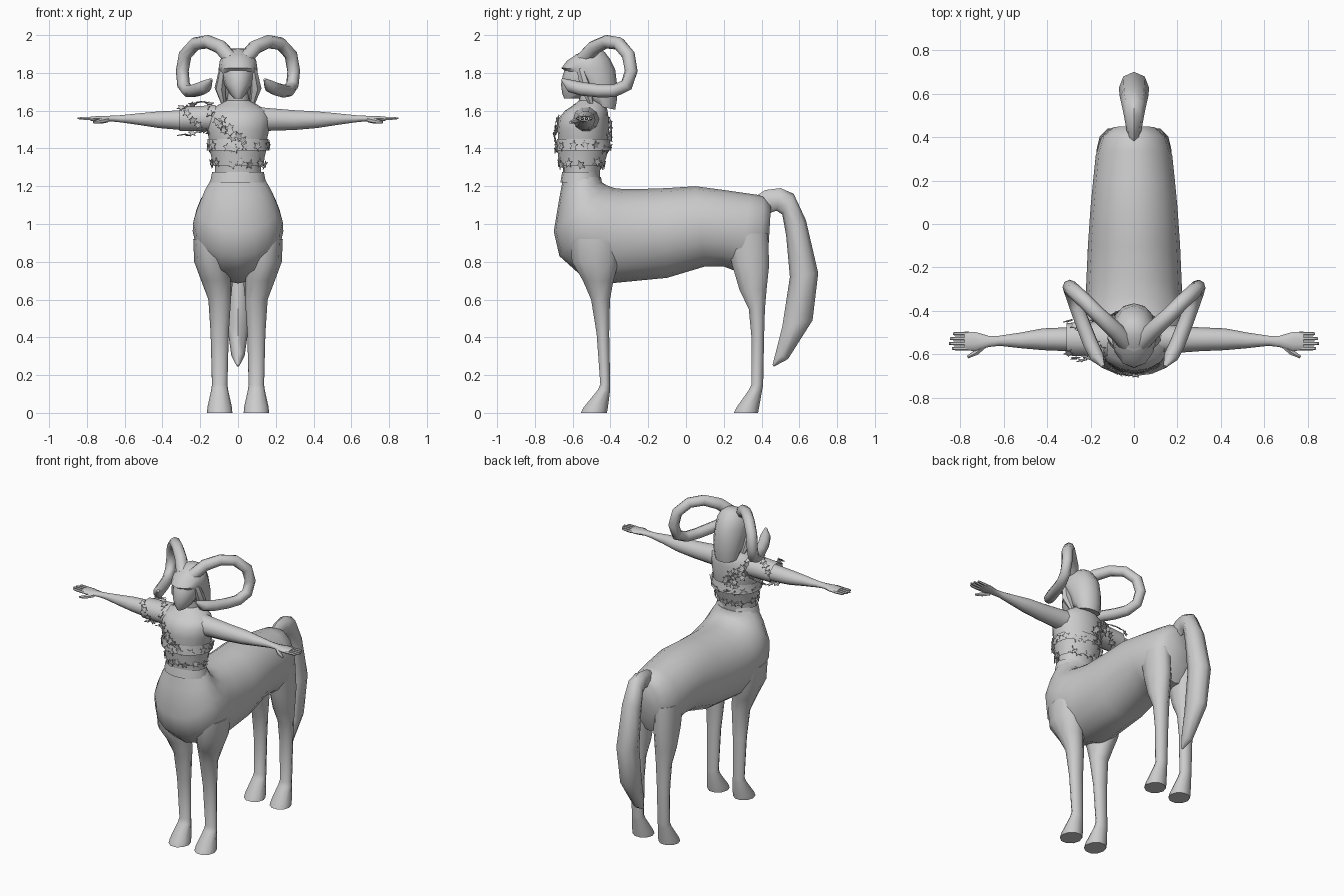
import bpy, bmesh, math, random
from mathutils import Vector, Matrix
from mathutils.bvhtree import BVHTree

random.seed(4)
cube = bpy.data.objects.get("Cube")
if cube:
    bpy.data.objects.remove(cube)

grey = bpy.data.materials.new("plain grey")
grey.use_nodes = True
colour = (0.6, 0.6, 0.6, 1)
grey.diffuse_color = colour
grey.node_tree.nodes["Principled BSDF"].inputs["Base Color"].default_value = colour


def finish(name, bm, angle=50):
    bmesh.ops.recalc_face_normals(bm, faces=bm.faces)
    mesh = bpy.data.meshes.new(name)
    bm.to_mesh(mesh)
    bm.free()
    mesh.materials.append(grey)
    mesh.shade_smooth()
    mesh.set_sharp_from_angle(angle=math.radians(angle))
    obj = bpy.data.objects.new(name, mesh)
    bpy.context.collection.objects.link(obj)
    return obj


def loft(name, rings, sides=12, angle=50, caps=True):
    """Skin elliptical rings, each given as centre and two half axes."""
    bm = bmesh.new()
    loops = []
    for centre, u, v in rings:
        turns = [math.tau * k / sides for k in range(sides)]
        loops.append([bm.verts.new(centre + u * math.cos(t) + v * math.sin(t)) for t in turns])
    for a, b in zip(loops, loops[1:]):
        for k in range(sides):
            j = (k + 1) % sides
            bm.faces.new((a[k], a[j], b[j], b[k]))
    if caps:
        bm.faces.new(loops[0])
        bm.faces.new(loops[-1])
    return finish(name, bm, angle)


def profile(name, stations, x=0, **options):
    """Rings set by two points of the side outline (y, z, y, z) and a half width."""
    rings = []
    for y1, z1, y2, z2, half, *shift in stations:
        a, b = Vector((0, y1, z1)), Vector((0, y2, z2))
        centre = (a + b) / 2 + Vector((x + (shift[0] if shift else 0), 0, 0))
        rings.append((centre, Vector((half, 0, 0)), (a - b) / 2))
    return loft(name, rings, **options)


def upright(name, stations, **options):
    """Level rings: height, front y, back y, half width."""
    return profile(name, [(b, z, f, z, w) for z, f, b, w in stations], **options)


def along_x(name, side, stations, **options):
    """Rings across a limb: x, y, z, half depth, half height."""
    rings = [(Vector((side * x, y, z)), Vector((0, d, 0)), Vector((0, 0, h)))
             for x, y, z, d, h in stations]
    return loft(name, rings, **options)


def tube(name, points, radii, **options):
    """Round rings across a free path."""
    path = [Vector(p) for p in points]
    rings = []
    axis = (path[1] - path[0]).orthogonal().normalized()
    for i, p in enumerate(path):
        tangent = (path[min(i + 1, len(path) - 1)] - path[max(i - 1, 0)]).normalized()
        axis = (axis - tangent * axis.dot(tangent)).normalized()
        rings.append((p, axis * radii[i], tangent.cross(axis) * radii[i]))
    return loft(name, rings, **options)


# Horse body, fanning from the waist round into the barrel
profile("horse_body", [
    (-.45, 1.25, -.65, 1.25, .135), (-.445, 1.22, -.67, 1.14, .175),
    (-.42, 1.205, -.70, .96, .215), (-.38, 1.19, -.67, .83, .237),
    (-.33, 1.185, -.57, .74, .24), (-.25, 1.185, -.41, .685, .222),
    (-.1, 1.19, -.1, .715, .212), (.05, 1.2, .1, .775, .2),
    (.2, 1.18, .2, .775, .188), (.34, 1.16, .29, .74, .176),
    (.41, 1.15, .39, .75, .15), (.45, 1.1, .435, .85, .1)], sides=16)

# Waistband with an open flared edge
upright("waistband", [(1.22, -.665, -.445, .148), (1.25, -.66, -.455, .142),
                      (1.275, -.655, -.46, .137)], sides=16, caps=False)

# Legs and hooves
for side, label in ((1, "left"), (-1, "right")):
    legs = {
        "front": [(.92, -.62, -.34, .09, .05), (.8, -.61, -.35, .09, .045),
                  (.7, -.55, -.38, .078, .02), (.6, -.505, -.4, .06, 0),
                  (.42, -.475, -.405, .048, 0), (.15, -.455, -.4, .041, 0),
                  (.12, -.47, -.4, .045, 0), (.03, -.545, -.41, .065, 0),
                  (0, -.56, -.415, .067, 0)],
        "rear": [(.95, .2, .44, .075, 0), (.78, .24, .445, .075, 0),
                 (.65, .28, .43, .065, 0), (.55, .33, .42, .053, 0),
                 (.4, .345, .415, .045, 0), (.15, .345, .41, .04, 0),
                 (.12, .33, .405, .045, 0), (.03, .265, .39, .065, 0),
                 (0, .25, .385, .067, 0)]}
    for place, rows in legs.items():
        profile(f"{label}_{place}_leg",
                [(f, z, b, z, w, side * out) for z, f, b, w, out in rows],
                x=side * .097, sides=10)

# Tail arching up and hanging down
profile("tail", [
    (.36, 1.14, .4, 1.04, .025), (.42, 1.18, .45, 1.06, .035), (.5, 1.19, .48, 1.07, .045),
    (.57, 1.16, .51, 1.05, .055), (.635, 1.02, .53, .94, .065),
    (.7, .74, .55, .72, .07), (.67, .49, .51, .46, .06),
    (.54, .285, .475, .32, .035), (.465, .245, .458, .255, .008)], sides=8)

# Upper body and neck
torso_rows = [
    (1.2, -.65, -.455, .125), (1.3, -.65, -.455, .122), (1.36, -.665, -.435, .13),
    (1.42, -.675, -.415, .148), (1.5, -.68, -.41, .165), (1.56, -.675, -.41, .17),
    (1.6, -.64, -.415, .155), (1.63, -.595, -.425, .105), (1.655, -.565, -.435, .06),
    (1.74, -.57, -.46, .05)]
torso = upright("torso", torso_rows, sides=16)

# Cropped top: two layered open bands around the ribs
upright("top_lower_band", [(1.31, -.67, -.435, .135), (1.36, -.677, -.42, .142),
                           (1.4, -.682, -.408, .152)], sides=16, caps=False)
upright("top_upper_band", [(1.39, -.69, -.395, .166), (1.42, -.688, -.4, .162),
                           (1.45, -.683, -.405, .162)], sides=16, caps=False)

# Arms, hands and fingers
for side, label in ((1, "left"), (-1, "right")):
    along_x(f"{label}_arm", side, [
        (.08, -.53, 1.555, .075, .07), (.18, -.53, 1.553, .064, .062), (.3, -.53, 1.55, .055, .055),
        (.42, -.53, 1.552, .05, .046), (.52, -.535, 1.555, .036, .033),
        (.62, -.537, 1.557, .023, .02), (.67, -.54, 1.558, .026, .016),
        (.73, -.54, 1.558, .044, .015), (.78, -.538, 1.557, .043, .012)], sides=10)
    for k in range(4):
        y = -.572 + k * .0225
        tip = .855 - abs(k - 1.3) * .014
        along_x(f"{label}_finger_{k}", side, [
            (.76, y, 1.557, .009, .009), (.82, y, 1.559, .009, .008),
            (tip, y, 1.56, .006, .005)], sides=6)
    tube(f"{label}_thumb", [(side * .69, -.56, 1.552), (side * .725, -.59, 1.545),
                            (side * .765, -.612, 1.538)], (.014, .014, .007), sides=6)

# Ragged sleeve on the right shoulder
sleeve = along_x("right_sleeve", -1, [
    (.12, -.53, 1.56, .085, .074), (.2, -.53, 1.558, .08, .07),
    (.27, -.53, 1.556, .077, .068), (.31, -.53, 1.555, .074, .066)], sides=10, caps=False)

# Face with a narrow chin
upright("face", [
    (1.665, -.645, -.55, .022), (1.69, -.655, -.5, .045), (1.74, -.662, -.45, .074),
    (1.79, -.652, -.42, .084), (1.85, -.63, -.41, .084), (1.9, -.58, -.43, .06)], sides=12)

# Hair cap, longer at the back and swept off the brow
profile("hair", [
    (-.375, 1.605, -.49, 1.63, .075), (-.365, 1.66, -.54, 1.68, .09),
    (-.365, 1.74, -.585, 1.77, .1), (-.375, 1.82, -.66, 1.825, .103),
    (-.4, 1.87, -.63, 1.865, .096), (-.43, 1.91, -.575, 1.9, .07),
    (-.46, 1.93, -.53, 1.925, .035)], sides=12)
for side, label in ((1, "left"), (-1, "right")):
    # Side lock of hair and curled horn
    tube(f"{label}_side_lock", [(side * .08, -.56, 1.82), (side * .095, -.53, 1.72),
                                (side * .075, -.5, 1.63)], (.02, .03, .012), sides=6)
    horn_path = [(.035, -.545, 1.87), (.09, -.485, 1.935), (.16, -.42, 1.965),
                 (.225, -.355, 1.955), (.28, -.305, 1.895), (.295, -.29, 1.81),
                 (.288, -.315, 1.735), (.265, -.38, 1.705), (.235, -.46, 1.705),
                 (.2, -.55, 1.715), (.17, -.61, 1.73), (.142, -.655, 1.765)]
    horn_radii = (.04, .039, .036, .035, .035, .034, .034, .034, .035, .036, .034, .008)
    tube(f"{label}_horn", [(side * x, y, z) for x, y, z in horn_path],
         horn_radii, sides=8)

# Small jagged star plates scattered over the top
stars = bmesh.new()


def add_star(target, start, axis_point, size):
    start, axis_point = Vector(start), Vector(axis_point)
    tree = BVHTree.FromPolygons([v.co for v in target.data.vertices],
                                [tuple(p.vertices) for p in target.data.polygons])
    hit, normal, _, _ = tree.ray_cast(start, (axis_point - start).normalized())
    if hit is None:
        return
    wobble = Vector([random.uniform(-.25, .25) for _ in range(3)])
    turn = (normal + wobble).to_track_quat('Z', 'Y').to_matrix().to_4x4()
    place = Matrix.Translation(hit + normal * .018) @ turn
    spin = random.random() * math.tau
    rim = []
    for k in range(10):
        r = size if k % 2 else size * .45
        t = spin + k * math.tau / 10
        rim.append(stars.verts.new(place @ Vector((r * math.cos(t), r * math.sin(t), 0))))
    face = stars.faces.new(rim)
    raised = bmesh.ops.extrude_face_region(stars, geom=[face])["geom"]
    moved = [g for g in raised if isinstance(g, bmesh.types.BMVert)]
    bmesh.ops.translate(stars, verts=moved, vec=turn.to_3x3() @ Vector((0, 0, .004)))


def ring_of_stars(height, count, size):
    for k in range(count):
        t = math.tau * (k + random.uniform(-.25, .25)) / count
        z = height + random.uniform(-.012, .012)
        add_star(torso, (math.cos(t), -.545 + math.sin(t), z), (0, -.545, z), size)


ring_of_stars(1.325, 13, .027)
ring_of_stars(1.41, 15, .027)
# Sash from the ribs up to the right shoulder, front and back
for facing in (-1, 1):
    for k in range(15):
        s = (k + .5) / 15
        x = -.02 - .13 * s + random.uniform(-.05, .05)
        z = 1.44 + .16 * s
        add_star(torso, (x, -.545 + facing, z), (x, -.545, z), .026)
for k in range(18):
    t = math.tau * k / 18 * 5
    x = -.15 - .15 * (k % 6) / 5
    add_star(sleeve, (x, -.53 + math.cos(t), 1.556 + math.sin(t)), (x, -.53, 1.556), .025)
finish("star_plates", stars, 30)
